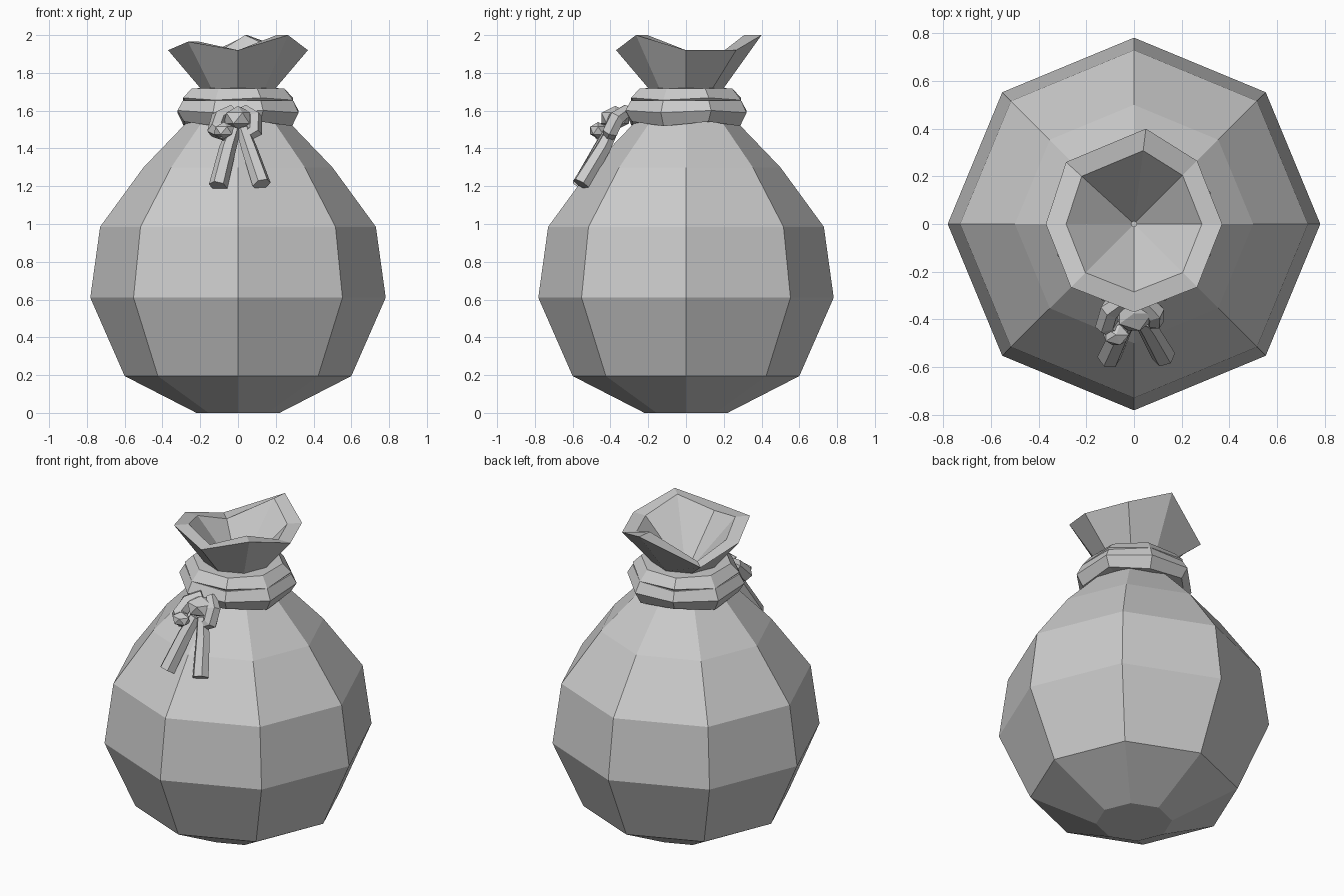
import bpy, bmesh
from math import sin, cos, pi
from mathutils import Vector

cube = bpy.data.objects.get("Cube")
if cube:
    bpy.data.objects.remove(cube, do_unlink=True)

cloth = bpy.data.materials.new("light grey cloth")
cloth.use_nodes = True
GREY = (0.6, 0.6, 0.6, 1)
cloth.diffuse_color = GREY
cloth.node_tree.nodes["Principled BSDF"].inputs["Base Color"].default_value = GREY


def finish(name, bm):
    bmesh.ops.recalc_face_normals(bm, faces=bm.faces)
    mesh = bpy.data.meshes.new(name)
    bm.to_mesh(mesh)
    bm.free()
    mesh.materials.append(cloth)
    ob = bpy.data.objects.new(name, mesh)
    bpy.context.collection.objects.link(ob)
    return ob


def loft(name, rings, closed=False):
    """Skin rings of points; cap both ends, or join the last to the first."""
    bm = bmesh.new()
    rows = [[bm.verts.new(p) for p in ring] for ring in rings]
    n = len(rows[0])
    pairs = list(zip(rows, rows[1:]))
    if closed:
        pairs.append((rows[-1], rows[0]))
    else:
        bm.faces.new(rows[0])
        bm.faces.new(rows[-1])
    for a, b in pairs:
        for i in range(n):
            j = (i + 1) % n
            bm.faces.new((a[i], a[j], b[j], b[i]))
    return finish(name, bm)


def octagon(r, z, turn=0.0, wave=0.0):
    return [(r * cos(a), r * sin(a), z + wave * (-1) ** i)
            for i in range(8) for a in [i * pi / 4 + turn]]


def strand(name, points, radii, sides=6):
    """Faceted rope following a short path."""
    pts = [Vector(p) for p in points]
    rings = []
    for i, (p, r) in enumerate(zip(pts, radii)):
        d = (pts[min(i + 1, len(pts) - 1)] - pts[max(i - 1, 0)]).normalized()
        u = d.cross(Vector((0.1, -0.8, 0.6))).normalized()
        v = d.cross(u)
        rings.append([p + r * (u * cos(k * 2 * pi / sides) + v * sin(k * 2 * pi / sides))
                      for k in range(sides)])
    return loft(name, rings)


def lump(name, centre, size):
    bm = bmesh.new()
    bmesh.ops.create_icosphere(bm, subdivisions=1, radius=1)
    for v in bm.verts:
        v.co = Vector(c + s * k for c, s, k in zip(centre, size, v.co))
    return finish(name, bm)


# Sack: bulging body, pinched neck, uneven flared mouth and hollow funnel
profile = [(0.22, 0), (0.6, 0.195), (0.782, 0.61), (0.73, 0.985),
           (0.5, 1.3), (0.25, 1.56), (0.2, 1.62), (0.2, 1.72)]
mouth = [(0.37, 0, 1.92), (0.265, 0.265, 1.92), (0.05, 0.4, 2.0), (-0.285, 0.26, 1.84),
         (-0.37, 0, 1.92), (-0.265, -0.265, 1.965), (0, -0.37, 1.92), (0.265, -0.265, 2.0)]
lip = [(x * 0.77, y * 0.77, z) for x, y, z in mouth]
loft("sack", [octagon(r, z) for r, z in profile] + [mouth, lip, octagon(0.012, 1.64)])

# Two rope turns around the neck
TURN = pi / 8
loft("upper_rope", [octagon(r, z, TURN, w) for r, z, w in
     [(0.17, 1.72, 0), (0.265, 1.718, 0), (0.315, 1.662, 0.006), (0.28, 1.63, 0), (0.17, 1.63, 0)]],
     closed=True)
loft("lower_rope", [octagon(r, z, TURN, w) for r, z, w in
     [(0.17, 1.655, 0), (0.315, 1.655, 0), (0.347, 1.595, 0.006), (0.31, 1.53, 0.012), (0.17, 1.54, 0)]],
     closed=True)

# Knot at the front, with wrapped loops beside it
lump("knot", (0, -0.375, 1.56), (0.085, 0.085, 0.065))
strand("knot_left_loop", [(0.03, -0.31, 1.6), (0.085, -0.37, 1.56), (0.085, -0.4, 1.49), (0.04, -0.41, 1.46)],
       [0.035, 0.045, 0.045, 0.03])
strand("knot_right_loop", [(-0.03, -0.31, 1.6), (-0.1, -0.36, 1.56), (-0.115, -0.42, 1.5), (-0.06, -0.46, 1.47)],
       [0.035, 0.045, 0.05, 0.035])
lump("knot_wrap", (-0.075, -0.465, 1.495), (0.06, 0.05, 0.045))

# Hanging rope ends
strand("left_tail", [(0.025, -0.39, 1.5), (0.06, -0.44, 1.4), (0.125, -0.555, 1.21)], [0.035, 0.043, 0.05])
strand("right_tail", [(-0.02, -0.4, 1.5), (-0.055, -0.45, 1.4), (-0.105, -0.56, 1.2)], [0.035, 0.045, 0.05])
